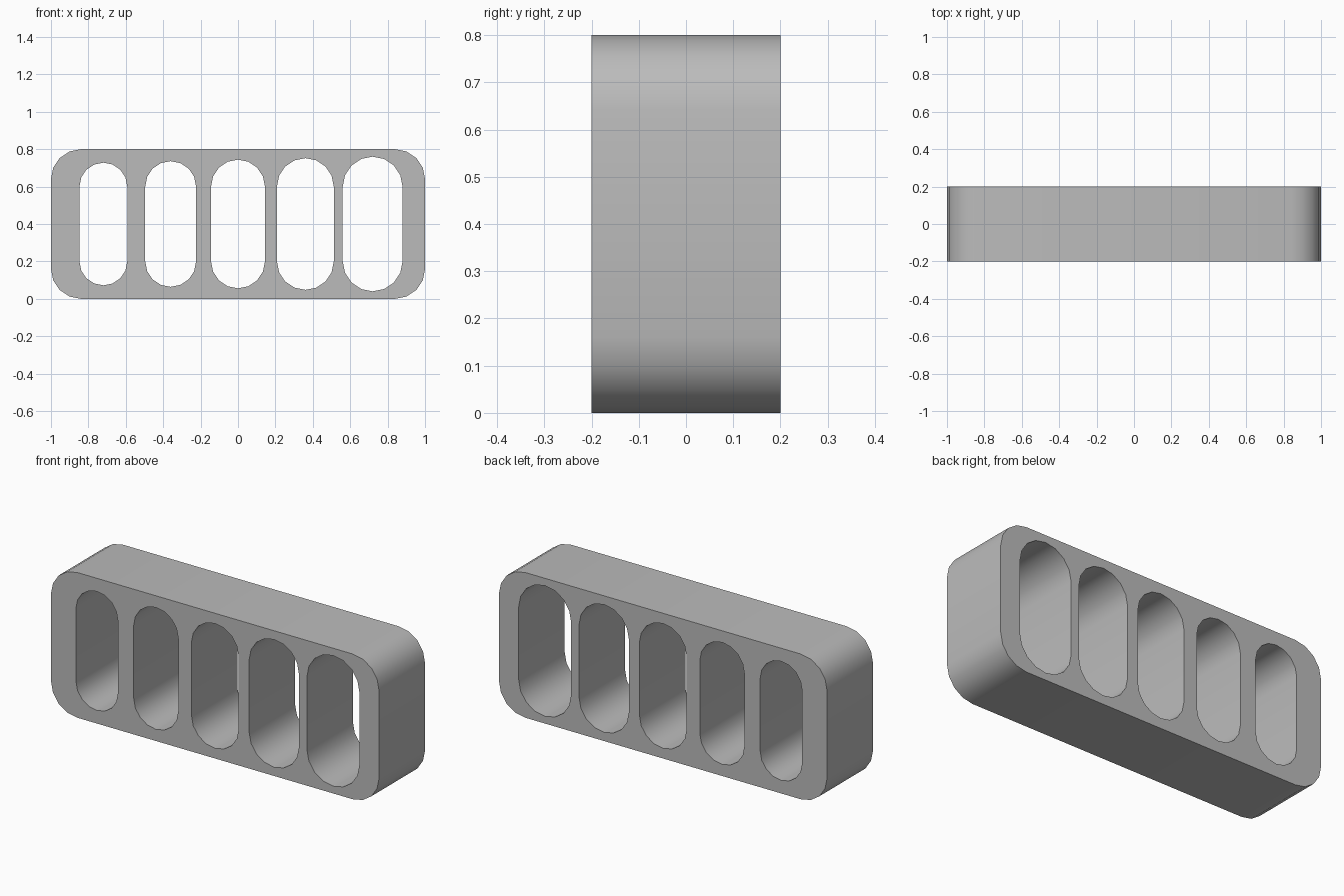
import bpy, bmesh, math

if "Cube" in bpy.data.objects:
    bpy.data.objects.remove(bpy.data.objects["Cube"])

DEPTH = 0.4
MID_Z = 0.4


def rounded_loop(bm, cx, half_w, half_h, r, steps):
    """Closed edge loop of a rounded rectangle on the front plane."""
    pts = []
    for q, (sx, sz) in enumerate([(1, 1), (-1, 1), (-1, -1), (1, -1)]):
        for i in range(steps + 1):
            a = math.pi / 2 * (q + i / steps)
            pts.append((cx + sx * (half_w - r) + r * math.cos(a), -DEPTH / 2,
                        MID_Z + sz * (half_h - r) + r * math.sin(a)))
    verts = [bm.verts.new(p) for p in pts]
    edges = [bm.edges.new((v, verts[i - 1])) for i, v in enumerate(verts)]
    return edges


bm = bmesh.new()
# outer outline of the block
edges = rounded_loop(bm, 0, 1.0, 0.4, 0.16, 4)
# five slots that widen from left to right
for i in range(5):
    r = 0.128 + 0.008 * i
    edges += rounded_loop(bm, -0.72 + 0.36 * i, r, 0.2 + r, r, 4)
bmesh.ops.remove_doubles(bm, verts=bm.verts, dist=1e-5)

# fill the front, then extrude it to the back
bmesh.ops.triangle_fill(bm, edges=bm.edges[:], use_beauty=True, normal=(0, -1, 0))
ext = bmesh.ops.extrude_face_region(bm, geom=bm.faces[:], use_keep_orig=True)
back = [g for g in ext["geom"] if isinstance(g, bmesh.types.BMVert)]
bmesh.ops.translate(bm, verts=back, vec=(0, DEPTH, 0))
bmesh.ops.recalc_face_normals(bm, faces=bm.faces[:])

mesh = bpy.data.meshes.new("slotted_block")
bm.to_mesh(mesh)
bm.free()
block = bpy.data.objects.new("slotted_block", mesh)
bpy.context.collection.objects.link(block)

# plain grey finish
grey = bpy.data.materials.new("grey")
grey.diffuse_color = (0.5, 0.5, 0.5, 1)
grey.use_nodes = True
grey.node_tree.nodes["Principled BSDF"].inputs["Base Color"].default_value = grey.diffuse_color
mesh.materials.append(grey)

# smooth arcs, sharp rims
bpy.context.view_layer.objects.active = block
block.select_set(True)
bpy.ops.object.shade_smooth_by_angle(angle=math.radians(35))
